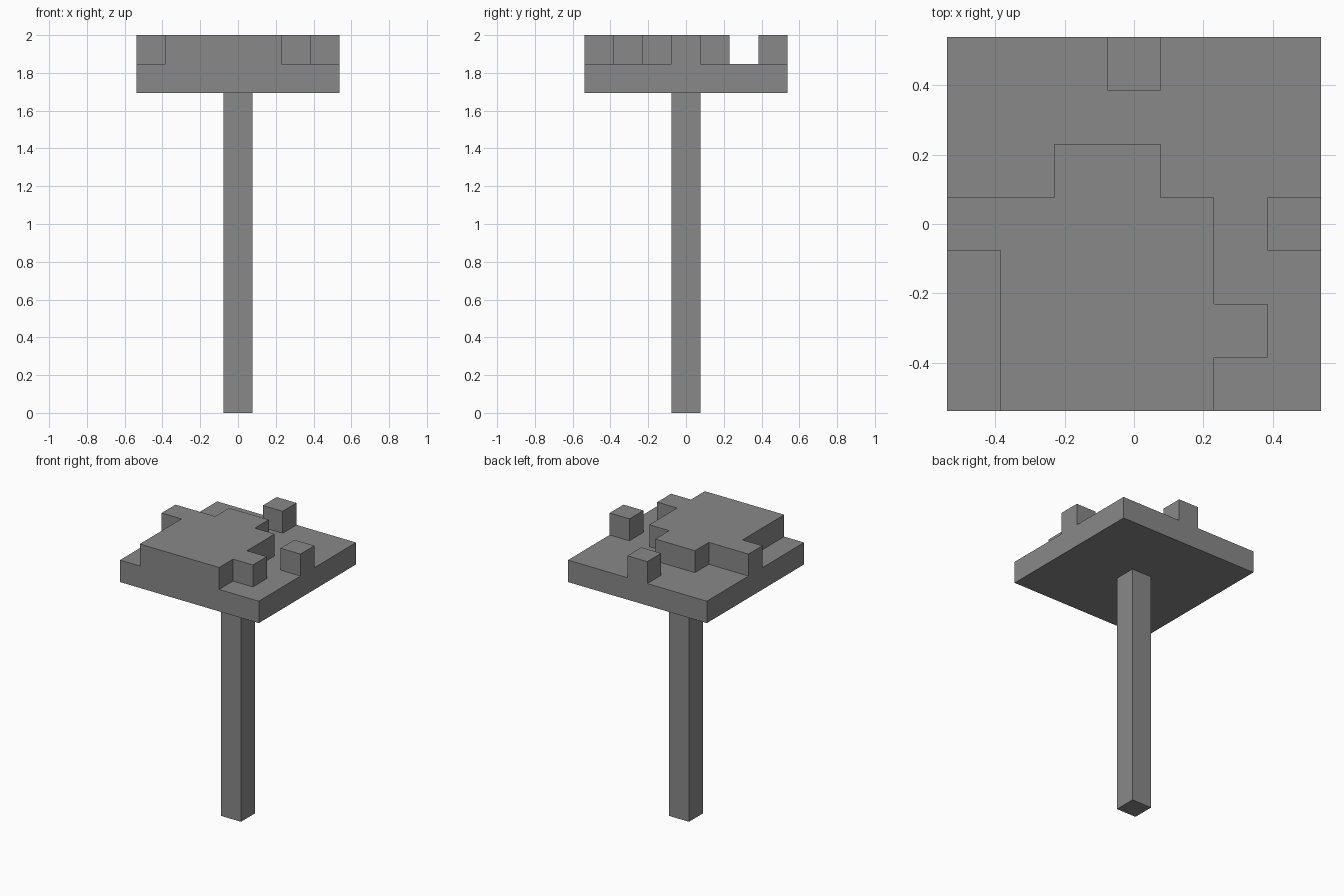
import bpy, bmesh

cube = bpy.data.objects.get("Cube")
if cube:
    bpy.data.objects.remove(cube)

U = 2 / 13  # one block of the build grid

grey = bpy.data.materials.new("mid_grey")
grey.use_nodes = True
colour = (0.25, 0.25, 0.25, 1)
grey.diffuse_color = colour
grey.node_tree.nodes["Principled BSDF"].inputs["Base Color"].default_value = colour


def prism(name, outline, bottom, top):
    """Extrude a counter-clockwise outline, given in blocks from the front right corner."""
    bm = bmesh.new()
    verts = [bm.verts.new(((x - 3.5) * U, (y - 3.5) * U, bottom * U)) for x, y in outline]
    base = bm.faces.new(verts)
    ext = bmesh.ops.extrude_face_region(bm, geom=[base], use_keep_orig=True)
    moved = [g for g in ext["geom"] if isinstance(g, bmesh.types.BMVert)]
    bmesh.ops.translate(bm, verts=moved, vec=(0, 0, (top - bottom) * U))
    bmesh.ops.recalc_face_normals(bm, faces=bm.faces)
    mesh = bpy.data.meshes.new(name)
    bm.to_mesh(mesh)
    bm.free()
    mesh.materials.append(grey)
    obj = bpy.data.objects.new(name, mesh)
    bpy.context.collection.objects.link(obj)
    return obj


def square(x, y, size=1):
    return [(x, y), (x + size, y), (x + size, y + size), (x, y + size)]


# Post and the square slab it carries
prism("post", square(3, 3), 0, 11)
prism("slab", square(0, 0, 7), 11, 12)

# Stepped raised patch on the slab
patch = [(1, 0), (5, 0), (5, 1), (6, 1), (6, 2), (5, 2), (5, 4), (4, 4),
         (4, 5), (2, 5), (2, 4), (0, 4), (0, 3), (1, 3)]
prism("raised_patch", patch, 12, 13)

# Single blocks at the left and back edges
prism("left_block", square(6, 3), 12, 13)
prism("back_block", square(3, 6), 12, 13)
